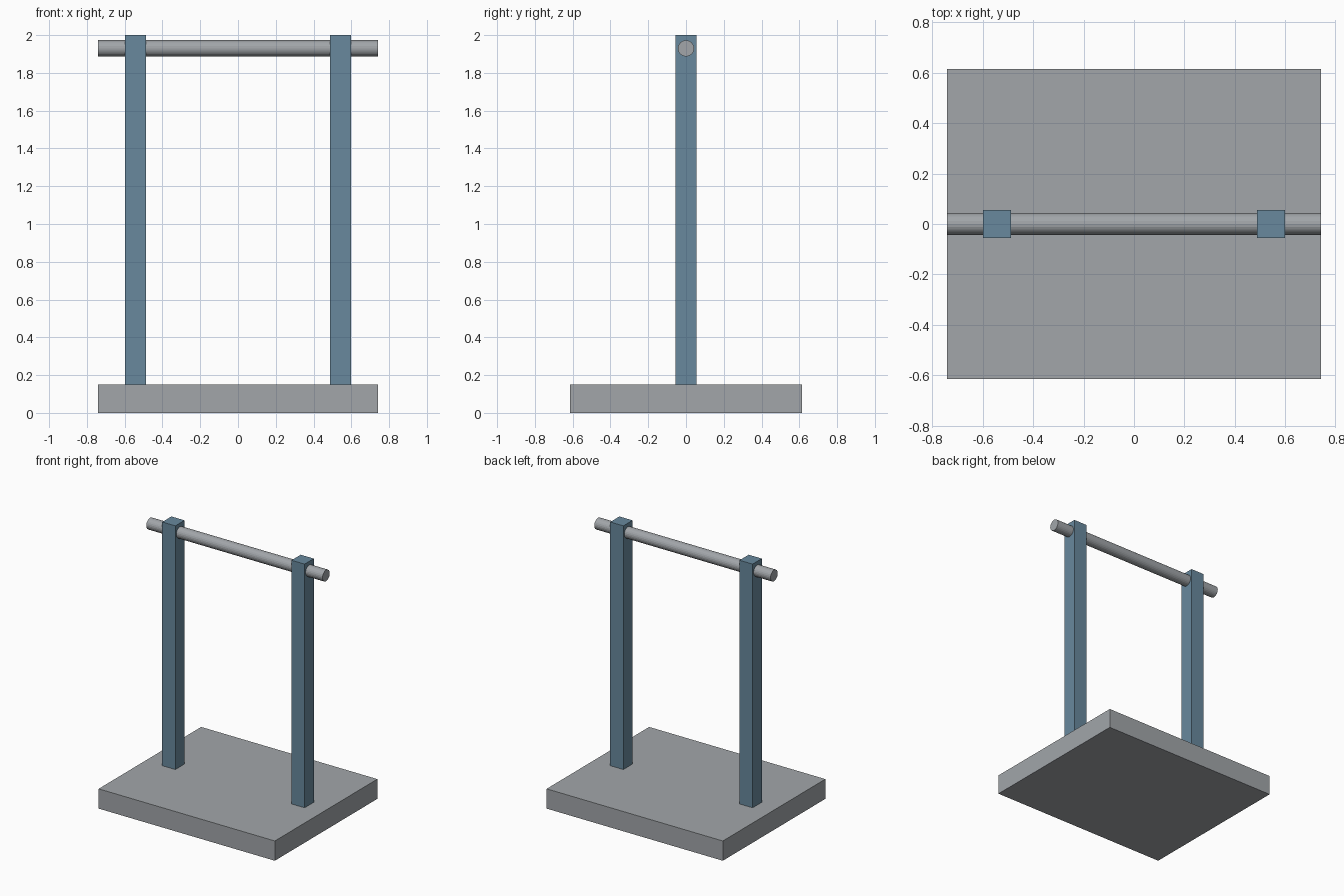
import bpy
import math

cube = bpy.data.objects.get("Cube")
if cube:
    bpy.data.objects.remove(cube, do_unlink=True)


def make_material(name, color):
    mat = bpy.data.materials.new(name)
    mat.use_nodes = True
    mat.diffuse_color = color
    mat.node_tree.nodes["Principled BSDF"].inputs["Base Color"].default_value = color
    return mat


def add_box(name, size, center, mat):
    bpy.ops.mesh.primitive_cube_add(size=1, location=center)
    box = bpy.context.object
    box.name = name
    box.scale = size
    bpy.ops.object.transform_apply(location=False, rotation=False, scale=True)
    box.data.materials.append(mat)
    return box


grey = make_material("light grey", (0.36, 0.38, 0.40, 1))
blue = make_material("steel blue", (0.14, 0.25, 0.34, 1))

# Base slab
base_height = 0.15
add_box("base", (1.48, 1.23, base_height), (0, 0, base_height / 2), grey)

# Two square posts standing on the base
post_height = 2 - base_height
for side, name in ((1, "left_post"), (-1, "right_post")):
    add_box(name, (0.11, 0.11, post_height),
            (side * 0.543, 0, base_height + post_height / 2), blue)

# Round crossbar running through the posts
bpy.ops.mesh.primitive_cylinder_add(vertices=24, radius=0.043, depth=1.48,
                                    location=(0, 0, 1.93),
                                    rotation=(0, math.pi / 2, 0))
bar = bpy.context.object
bar.name = "crossbar"
bar.data.materials.append(grey)
